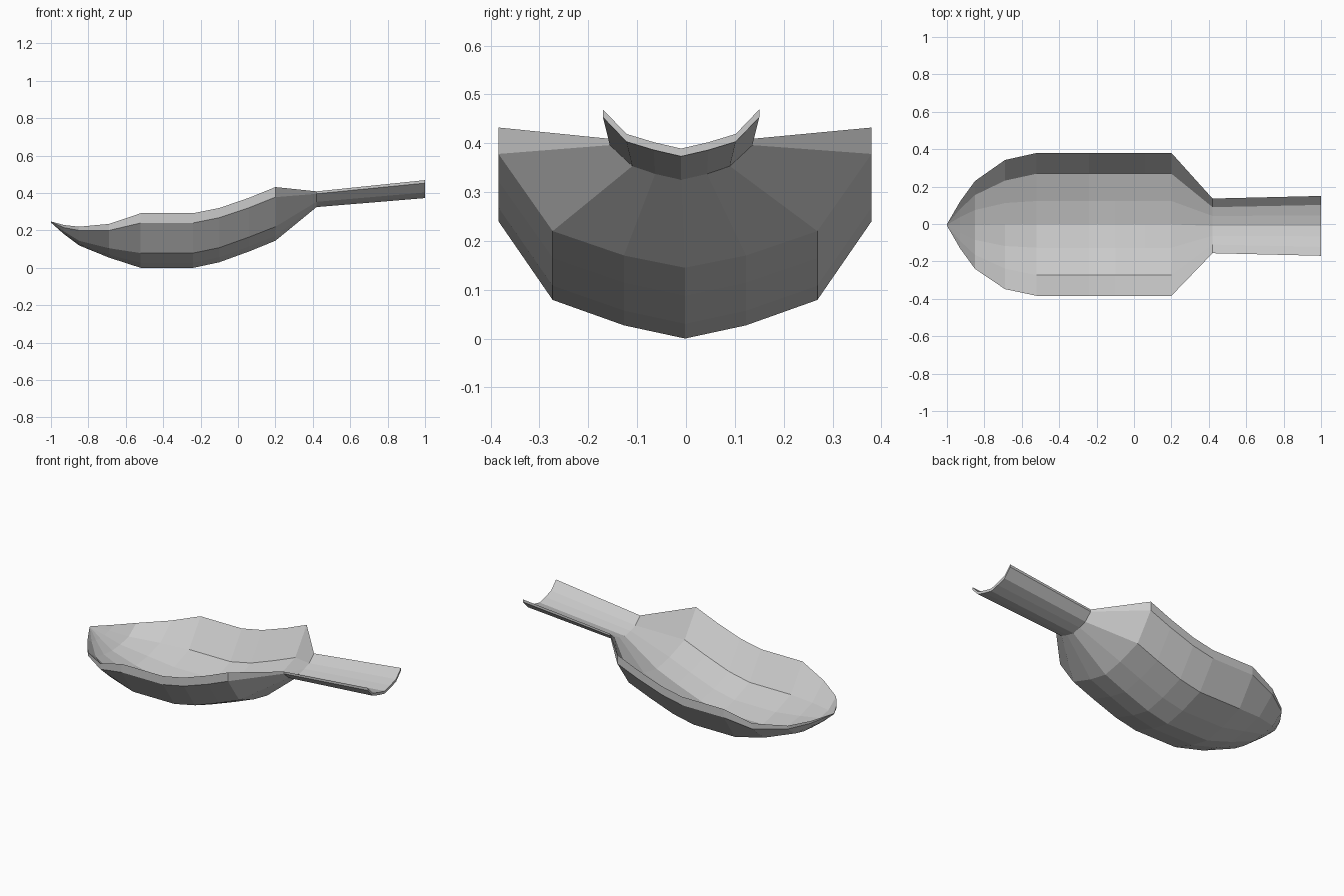
import bpy, bmesh

# Stations: x, centre y, (half widths: rim, side, belly), (z: rim, side, belly, keel), thickness
STATIONS = [
    (-1.00, -0.005, (0.004, 0.003, 0.001), (0.245, 0.244, 0.243, 0.242), 0.003),
    (-0.93, -0.005, (0.125, 0.085, 0.042), (0.215, 0.195, 0.184, 0.180), 0.014),
    (-0.85, -0.005, (0.235, 0.160, 0.080), (0.200, 0.145, 0.127, 0.120), 0.020),
    (-0.69, -0.003, (0.345, 0.235, 0.115), (0.200, 0.105, 0.070, 0.055), 0.035),
    (-0.52, -0.002, (0.382, 0.271, 0.125), (0.240, 0.079, 0.027, 0.000), 0.052),
    (-0.24, -0.002, (0.382, 0.271, 0.125), (0.240, 0.079, 0.027, 0.000), 0.052),
    (-0.10, -0.002, (0.382, 0.271, 0.125), (0.268, 0.108, 0.057, 0.030), 0.052),
    (0.06, -0.002, (0.382, 0.271, 0.125), (0.322, 0.165, 0.115, 0.088), 0.053),
    (0.20, -0.002, (0.382, 0.271, 0.125), (0.378, 0.220, 0.170, 0.145), 0.054),
    (0.42, -0.010, (0.146, 0.100, 0.053), (0.396, 0.353, 0.337, 0.325), 0.013),
    (1.00, -0.010, (0.160, 0.112, 0.056), (0.453, 0.403, 0.386, 0.373), 0.016),
]


def section(x, cy, widths, zs, lift):
    """Closed loop: outer skin left to right, then the raised inner skin back."""
    ys = [-w for w in widths] + [0] + list(reversed(widths))
    heights = list(zs) + list(reversed(zs[:-1]))
    outer = [(x, cy + y, z) for y, z in zip(ys, heights)]
    inner = [(px, py, pz + lift) for px, py, pz in reversed(outer)]
    return outer + inner


# Scoop: bowl and channel handle lofted as one thin shell
bm = bmesh.new()
loops = [[bm.verts.new(p) for p in section(*s)] for s in STATIONS]
n = len(loops[0])
for a, b in zip(loops, loops[1:]):
    for i in range(n):
        j = (i + 1) % n
        bm.faces.new((a[i], a[j], b[j], b[i]))

# End caps as quads across the wall thickness
for loop in (loops[0], loops[-1]):
    for i in range(n // 2 - 1):
        bm.faces.new((loop[i], loop[i + 1], loop[n - 2 - i], loop[n - 1 - i]))

bmesh.ops.recalc_face_normals(bm, faces=bm.faces)
mesh = bpy.data.meshes.new("scoop")
bm.to_mesh(mesh)
bm.free()
scoop = bpy.data.objects.new("scoop", mesh)
bpy.context.collection.objects.link(scoop)
